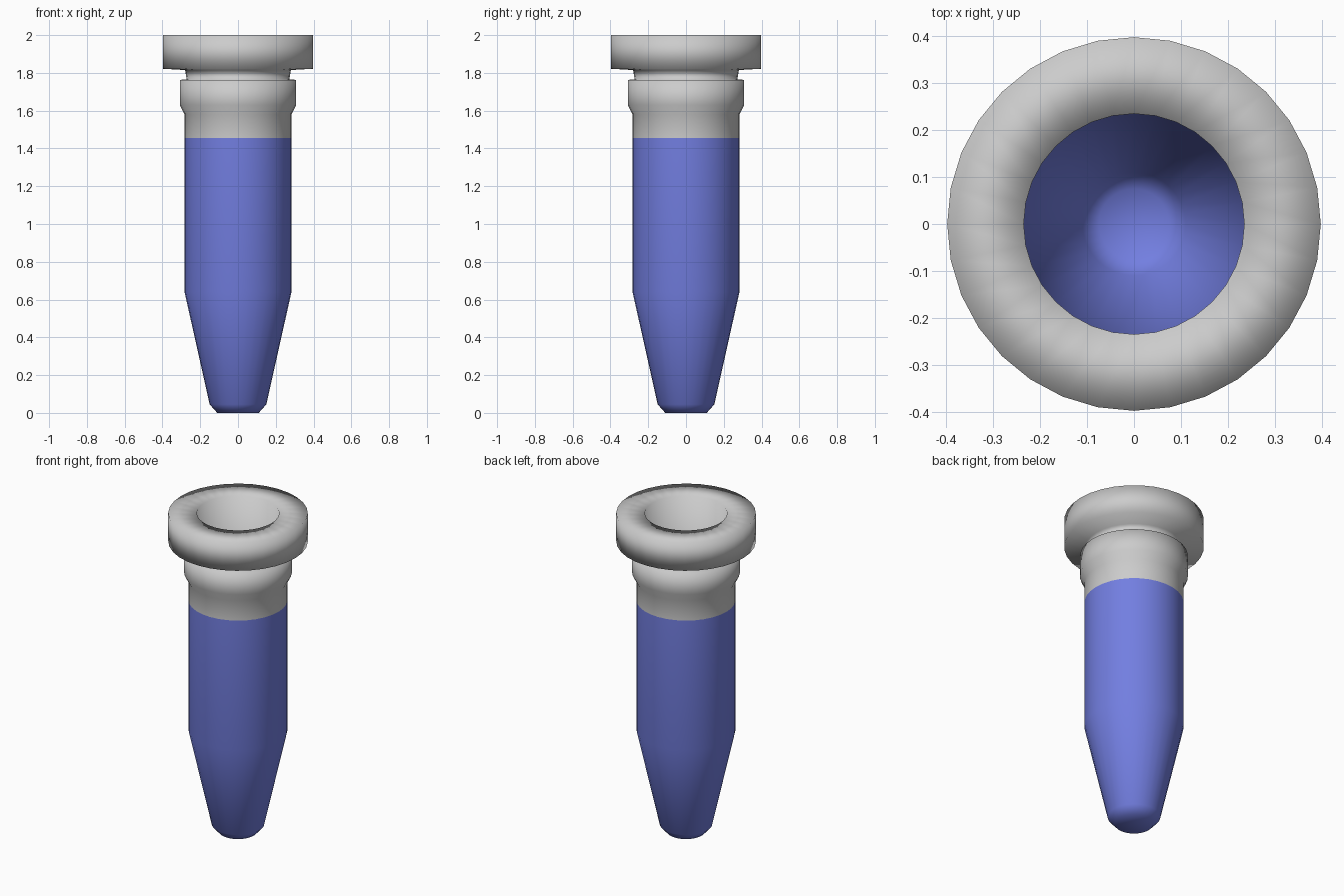
import bpy, bmesh
from math import cos, sin, tau

if "Cube" in bpy.data.objects:
    bpy.data.objects.remove(bpy.data.objects["Cube"])

SIDES = 32


def lathe(name, profiles, color=None):
    """Revolve (radius, z) profiles around z; outer walls run upward, inner walls downward."""
    bm = bmesh.new()
    for profile in profiles:
        rings = []
        for r, z in profile:
            if r == 0:
                rings.append([bm.verts.new((0, 0, z))] * SIDES)
            else:
                rings.append([bm.verts.new((r * cos(tau * i / SIDES), r * sin(tau * i / SIDES), z))
                              for i in range(SIDES)])
        for a, b in zip(rings, rings[1:]):
            for i in range(SIDES):
                j = (i + 1) % SIDES
                quad = list(dict.fromkeys((a[i], a[j], b[j], b[i])))
                bm.faces.new(quad).smooth = True
    mesh = bpy.data.meshes.new(name)
    bm.to_mesh(mesh)
    bm.free()
    obj = bpy.data.objects.new(name, mesh)
    bpy.context.collection.objects.link(obj)
    if color:
        mat = bpy.data.materials.new(name + "_color")
        mat.diffuse_color = color
        mat.use_nodes = True
        mat.node_tree.nodes["Principled BSDF"].inputs["Base Color"].default_value = mat.diffuse_color
        mesh.materials.append(mat)
    return obj


# Tapered blue tube: outer wall from the base up, inner wall down to the floor
lathe("tube_body", [
    [(0, 0), (0.11, 0), (0.15, 0.045), (0.283, 0.64), (0.283, 1.455)],
    [(0.235, 1.455), (0.235, 0.65), (0.11, 0.08), (0.075, 0.045), (0, 0.045)],
], (0.17, 0.21, 0.75, 1))

# Grey neck with collar, groove and wide rim, then the bore back down
lathe("neck_and_rim", [
    [(0.283, 1.455), (0.283, 1.58), (0.308, 1.63), (0.308, 1.763), (0.272, 1.766),
     (0.28, 1.815), (0.398, 1.822), (0.398, 2.0), (0.235, 2.0), (0.235, 1.455)],
])
